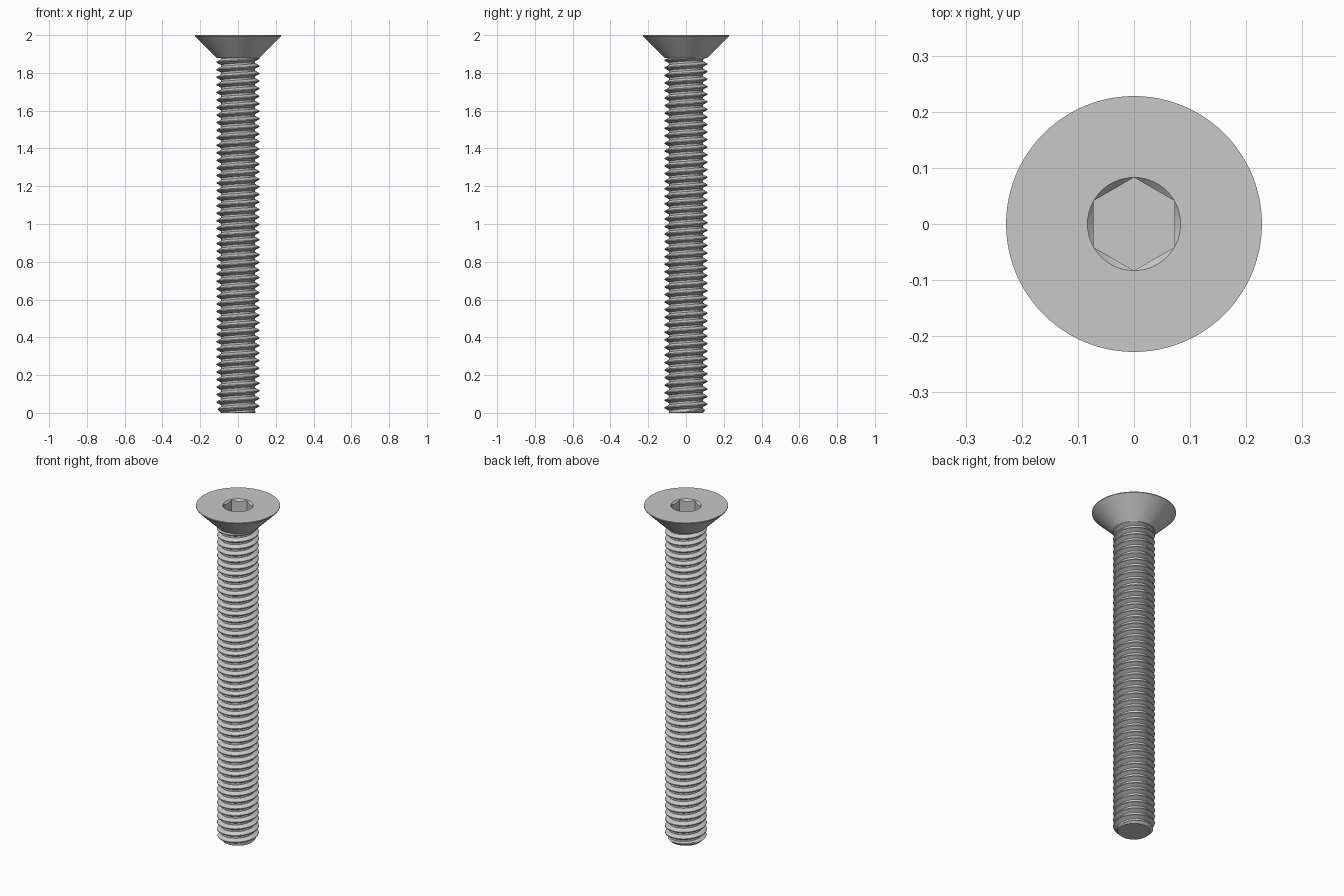
import bpy, bmesh
from math import pi, cos, sin, radians

cube = bpy.data.objects.get("Cube")
if cube:
    bpy.data.objects.remove(cube)

SEGS = 96
HEAD_R, SHAFT_R, ROOT_R, TIP_R = 0.228, 0.113, 0.0905, 0.088
HEAD_BOTTOM, TOP = 1.88, 2.0
SOCKET_R, SOCKET_DEPTH = 0.083, 0.1
PITCH = 0.04

steel = bpy.data.materials.new("grey steel")
steel.use_nodes = True
colour = (0.58, 0.58, 0.58, 1)
steel.diffuse_color = colour
steel.node_tree.nodes["Principled BSDF"].inputs["Base Color"].default_value = colour


def polar(r, a, z):
    return (r * cos(a), r * sin(a), z)


def finish(bm, name):
    bmesh.ops.remove_doubles(bm, verts=bm.verts, dist=1e-5)
    bmesh.ops.recalc_face_normals(bm, faces=bm.faces)
    mesh = bpy.data.meshes.new(name)
    bm.to_mesh(mesh)
    bm.free()
    mesh.materials.append(steel)
    obj = bpy.data.objects.new(name, mesh)
    bpy.context.collection.objects.link(obj)
    bpy.ops.object.select_all(action="DESELECT")
    obj.select_set(True)
    bpy.context.view_layer.objects.active = obj
    bpy.ops.object.shade_smooth_by_angle(angle=radians(30))


def hex_radius(a):
    # hexagon with corners on the y axis
    return SOCKET_R * cos(pi / 6) / cos((a + pi / 6) % (pi / 3) - pi / 6)


# Countersunk head with a chamfered hexagonal socket, lofted ring by ring
bm = bmesh.new()
angles = [2 * pi * k / SEGS for k in range(SEGS)]
rings = [
    [polar(SHAFT_R, a, HEAD_BOTTOM) for a in angles],
    [polar(HEAD_R, a, TOP - 0.005) for a in angles],
    [polar(HEAD_R, a, TOP) for a in angles],
    [polar(SOCKET_R, a, TOP) for a in angles],
    [polar(hex_radius(a), a, TOP - (SOCKET_R - hex_radius(a))) for a in angles],
    [polar(hex_radius(a), a, TOP - SOCKET_DEPTH) for a in angles],
]
rings = [[bm.verts.new(p) for p in ring] for ring in rings]
for low, high in zip(rings, rings[1:]):
    for k in range(SEGS):
        n = (k + 1) % SEGS
        bm.faces.new((low[k], low[n], high[n], high[k]))
bm.faces.new(rings[0])
bm.faces.new(rings[-1])
finish(bm, "countersunk_head")

# Threaded shaft: one helical tooth profile repeated up every column
TOOTH = [(-0.0025, SHAFT_R), (0.0025, SHAFT_R), (0.00875, (SHAFT_R + ROOT_R) / 2),
         (0.015, ROOT_R), (0.025, ROOT_R), (0.03125, (SHAFT_R + ROOT_R) / 2)]
CREST_Z = 0.037
bm = bmesh.new()
columns = []
for k in range(SEGS + 1):
    a = 2 * pi * k / SEGS
    column = []
    for turn in range(-3, 48):
        for dz, r in TOOTH:
            z = CREST_Z + PITCH * (turn + k / SEGS) + dz
            z = min(max(z, 0), HEAD_BOTTOM + 0.008)
            # chamfered tip
            column.append(bm.verts.new(polar(min(r, TIP_R + z), a, z)))
    columns.append(column)
for left, right in zip(columns, columns[1:]):
    for j in range(len(left) - 1):
        quad = (left[j], right[j], right[j + 1], left[j + 1])
        if max(v.co.z for v in quad) > 0 and min(v.co.z for v in quad) < HEAD_BOTTOM + 0.008:
            bm.faces.new(quad)
bmesh.ops.delete(bm, geom=[v for v in bm.verts if not v.link_faces], context="VERTS")
bm.faces.new([bm.verts.new(polar(TIP_R, a, 0)) for a in angles])
finish(bm, "threaded_shaft")
